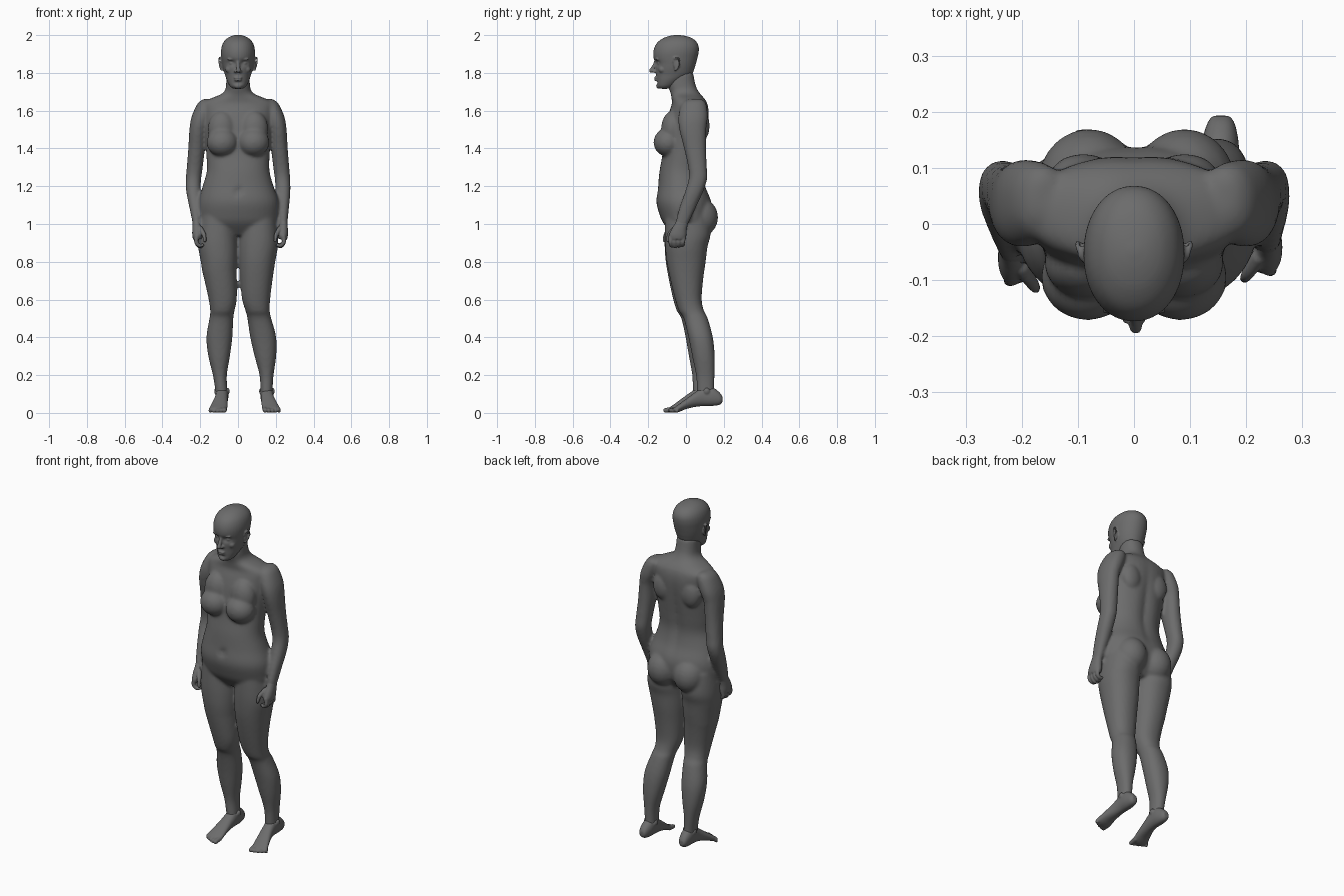
import bpy, bmesh, math
from mathutils import Vector, Matrix

skin = bpy.data.materials.new("dark_grey")
skin.diffuse_color = (0.15, 0.15, 0.15, 1)


def spline(rows, steps=4):
    """Smoothly interpolate a list of equal-length rows."""
    out = []
    for i in range(len(rows) - 1):
        a, b, c, d = (rows[max(0, min(len(rows) - 1, i + k))] for k in (-1, 0, 1, 2))
        for s in range(steps):
            t = s / steps
            out.append([0.5 * (2 * q + (r - p) * t + (2 * p - 5 * q + 4 * r - u) * t * t
                               + (3 * q - p - 3 * r + u) * t ** 3)
                        for p, q, r, u in zip(a, b, c, d)])
    return out + [list(rows[-1])]


def loft(bm, rows, along="z", power=2.2, warp=None, sides=40):
    """Closed skin over rounded sections (position, min u, max u, min v, max v)."""
    rings = []
    for h, u0, u1, v0, v1 in spline(rows):
        ring = []
        for k in range(sides):
            a = 2 * math.pi * k / sides
            c, s = math.cos(a), math.sin(a)
            u = (u0 + u1) / 2 + (u1 - u0) / 2 * math.copysign(abs(c) ** (2 / power), c)
            v = (v0 + v1) / 2 + (v1 - v0) / 2 * math.copysign(abs(s) ** (2 / power), s)
            p = Vector((u, v, h) if along == "z" else (u, h, v))
            ring.append(bm.verts.new(warp(p) if warp else p))
        rings.append(ring)
    for r, q in zip(rings, rings[1:]):
        for k in range(sides):
            j = (k + 1) % sides
            bm.faces.new((r[k], r[j], q[j], q[k]))
    bm.faces.new(rings[0][::-1])
    bm.faces.new(rings[-1])


def blob(bm, centre, radii):
    bmesh.ops.create_icosphere(bm, subdivisions=3, radius=1,
                               matrix=Matrix.Translation(centre) @ Matrix.Diagonal((*radii, 1)))


def beads(bm, points):
    """Rounded tube through (x, y, z, radius) points."""
    for x, y, z, r in spline(points, 6):
        bmesh.ops.create_icosphere(bm, subdivisions=2, radius=r,
                                   matrix=Matrix.Translation((x, y, z)))


def finish(name, bm, voxel, smooth):
    """Fuse the overlapping volumes into one continuous skin."""
    bmesh.ops.recalc_face_normals(bm, faces=bm.faces)
    me = bpy.data.meshes.new(name)
    bm.to_mesh(me)
    bm.free()
    me.materials.append(skin)
    ob = bpy.data.objects.new(name, me)
    bpy.context.collection.objects.link(ob)
    m = ob.modifiers.new("fuse", 'REMESH')
    m.mode, m.voxel_size, m.use_smooth_shade = 'VOXEL', voxel, True
    m = ob.modifiers.new("soften", 'SMOOTH')
    m.factor, m.iterations = 0.5, smooth


def bump(d, width):
    return math.exp(-(d / width) ** 2)


# Right limbs in rows of (z, min x, max x, min y, max y)
ARM = [(1.662, .15, .18, .02, .08), (1.64, .12, .212, -.02, .105), (1.57, .14, .245, -.04, .115),
       (1.5, .165, .257, -.035, .107), (1.4, .175, .263, -.01, .106), (1.3, .187, .271, .012, .11),
       (1.24, .195, .276, .015, .112), (1.17, .2, .277, -.005, .09), (1.1, .205, .271, -.03, .058),
       (1.03, .215, .264, -.05, .025), (.98, .217, .26, -.06, .002)]
LEG = [(1.06, .02, .2, -.11, .12), (.95, .008, .212, -.112, .13), (.88, .004, .211, -.11, .114),
       (.8, .005, .197, -.102, .104), (.7, .012, .182, -.082, .09), (.6, .022, .17, -.057, .083),
       (.54, .04, .168, -.037, .095), (.5, .05, .176, -.012, .115), (.4, .065, .202, .013, .142),
       (.3, .088, .202, .033, .152), (.2, .114, .188, .053, .151), (.12, .119, .183, .058, .15),
       (.07, .122, .183, .06, .16)]
FOOT = [(.193, .14, .17, .058, .085), (.178, .13, .18, .043, .108), (.14, .12, .187, .037, .135),
        (.09, .12, .187, .036, .135), (.05, .122, .192, .032, .11), (0, .125, .207, .02, .074),
        (-.035, .127, .22, .006, .048), (-.055, .13, .224, .002, .034), (-.065, .135, .215, .005, .026)]


def arm_pose(side):
    # The left forearm hangs a little further in and forward
    def pose(p):
        k = max(0, min(1, (1.2 - p.z) / .2)) if side < 0 else 0
        return Vector((side * p.x + .022 * k, p.y - .018 * k, p.z))
    return pose


def leg_pose(side):
    # The left leg stands closer in and slightly forward
    def pose(p):
        if side > 0:
            return p
        return Vector((-p.x + .1 * max(0, .75 - p.z), p.y - .025 * max(0, 1 - p.z), p.z))
    return pose


def foot_pose(side):
    def pose(p):
        return p if side > 0 else Vector((-p.x + .068 - .03 * min(0, p.y - .05), p.y - .025, p.z))
    return pose


def torso_warp(p):
    # Spine groove down the back and a shallow navel
    if p.y > 0:
        p.y -= .014 * bump(p.x, .03) * bump(p.z - 1.36, .2)
    else:
        p.y += .012 * bump(p.x, .015) * bump(p.z - 1.17, .02)
    return p


# Body: torso, neck, breasts, buttocks, arms and legs fused together
bm = bmesh.new()
loft(bm, [(.94, -.14, .15, -.065, .08), (1.0, -.197, .207, -.117, .125), (1.05, -.207, .216, -.14, .137),
          (1.12, -.207, .216, -.157, .135), (1.2, -.187, .188, -.148, .105), (1.28, -.165, .167, -.14, .092),
          (1.36, -.167, .167, -.126, .1), (1.45, -.172, .172, -.115, .112), (1.53, -.177, .177, -.105, .12),
          (1.59, -.185, .185, -.09, .122), (1.635, -.19, .19, -.075, .115), (1.662, -.15, .15, -.076, .1),
          (1.687, -.09, .09, -.08, .078), (1.71, -.068, .068, -.088, .062), (1.74, -.063, .063, -.095, .05),
          (1.8, -.06, .06, -.085, .038)], warp=torso_warp)
for s in (1, -1):
    blob(bm, (s * .083, -.095, 1.432), (.083, .077, .076))
    blob(bm, (s * .085, -.07, 1.5), (.075, .062, .1))
    blob(bm, (s * .085 + .005, .07, 1.035), (.092, .1, .105))
    blob(bm, (s * .09, .085, 1.52), (.06, .04, .08))
    loft(bm, ARM, warp=arm_pose(s))
    loft(bm, LEG, warp=leg_pose(s))
finish("body", bm, .009, 4)

# Hands: palm, curled fingers and thumb
for s, side in ((1, "right"), (-1, "left")):
    bm, pose = bmesh.new(), arm_pose(s)
    loft(bm, [(1.03, .22, .26, -.045, .02), (1.0, .218, .262, -.06, .01), (.97, .212, .264, -.078, .004),
              (.94, .21, .264, -.09, .002), (.92, .215, .26, -.085, -.004)], warp=pose)
    digits = [[(.24, -.08 + .023 * i, .935, .013), (.243, -.082 + .022 * i, .905, .0115),
               (.228, -.078 + .02 * i, .882 + .004 * abs(i - 1), .0105),
               (.21, -.074 + .019 * i, .884 + .004 * abs(i - 1), .009)] for i in range(4)]
    digits.append([(.222, -.06, .975, .015), (.203, -.088, .945, .012), (.197, -.097, .912, .009)])
    for d in digits:
        beads(bm, [(*pose(Vector(p[:3])), p[3]) for p in d])
    finish(side + "_hand", bm, .0045, 2)

# Feet: sole and instep, ankle bones, five toes
for s, side in ((1, "right"), (-1, "left")):
    bm, pose = bmesh.new(), foot_pose(s)
    loft(bm, FOOT, along="y", warp=pose)
    for x in (.122, .184):
        blob(bm, pose(Vector((x, .11, .115))), (.01, .016, .018))
    for i in range(5):
        x, r = .142 + .0185 * i, .0145 - .001 * i
        tip = -.083 + .004 * i + .0012 * i * i
        beads(bm, [(*pose(Vector((x, -.045, .02))), r), (*pose(Vector((x + .002, tip, r - .001))), r * .9)])
    finish(side + "_foot", bm, .0045, 2)


def head_warp(p):
    # Eye sockets and the hollow under the lower lip
    if p.y < -.08:
        p.y += .014 * bump(abs(p.x) - .033, .017) * bump(p.z - 1.853, .014)
        p.y += .006 * bump(p.x, .02) * bump(p.z - 1.747, .008)
    return p


# Head: skull and jaw, then the facial features
bm = bmesh.new()
loft(bm, [(1.716, -.025, .025, -.14, -.095), (1.73, -.043, .043, -.153, -.06), (1.76, -.059, .059, -.156, -.015),
          (1.79, -.069, .069, -.159, .03), (1.82, -.078, .078, -.162, .044), (1.85, -.084, .084, -.163, .053),
          (1.88, -.088, .088, -.172, .061), (1.91, -.09, .09, -.173, .067), (1.94, -.086, .086, -.165, .067),
          (1.965, -.075, .075, -.148, .055), (1.985, -.055, .055, -.118, .03), (1.996, -.032, .032, -.085, -.005),
          (2.001, -.008, .008, -.055, -.04)], power=2.1, warp=head_warp)
beads(bm, [(0, -.158, 1.862, .01), (.001, -.17, 1.835, .01), (.003, -.184, 1.812, .012)])   # nose
blob(bm, (0, -.16, 1.774), (.023, .009, .0055))    # upper lip
blob(bm, (0, -.159, 1.762), (.02, .009, .006))     # lower lip
blob(bm, (0, -.142, 1.731), (.022, .016, .015))    # chin
for s in (1, -1):
    blob(bm, (s * .013, -.167, 1.808), (.009, .011, .008))     # nostril
    blob(bm, (s * .033, -.137, 1.851), (.015, .014, .011))     # eyeball
    blob(bm, (s * .034, -.154, 1.872), (.024, .009, .006))     # brow
    blob(bm, (s * .045, -.125, 1.818), (.022, .021, .02))      # cheek
    blob(bm, (s * .086, -.05, 1.845), (.008, .016, .03))       # inner ear
    beads(bm, [(s * .086, -.066, 1.858, .005), (s * .094, -.06, 1.878, .005), (s * .1, -.042, 1.878, .005),
               (s * .1, -.034, 1.855, .005), (s * .094, -.045, 1.828, .005), (s * .087, -.057, 1.815, .006)])
finish("head", bm, .0045, 2)
